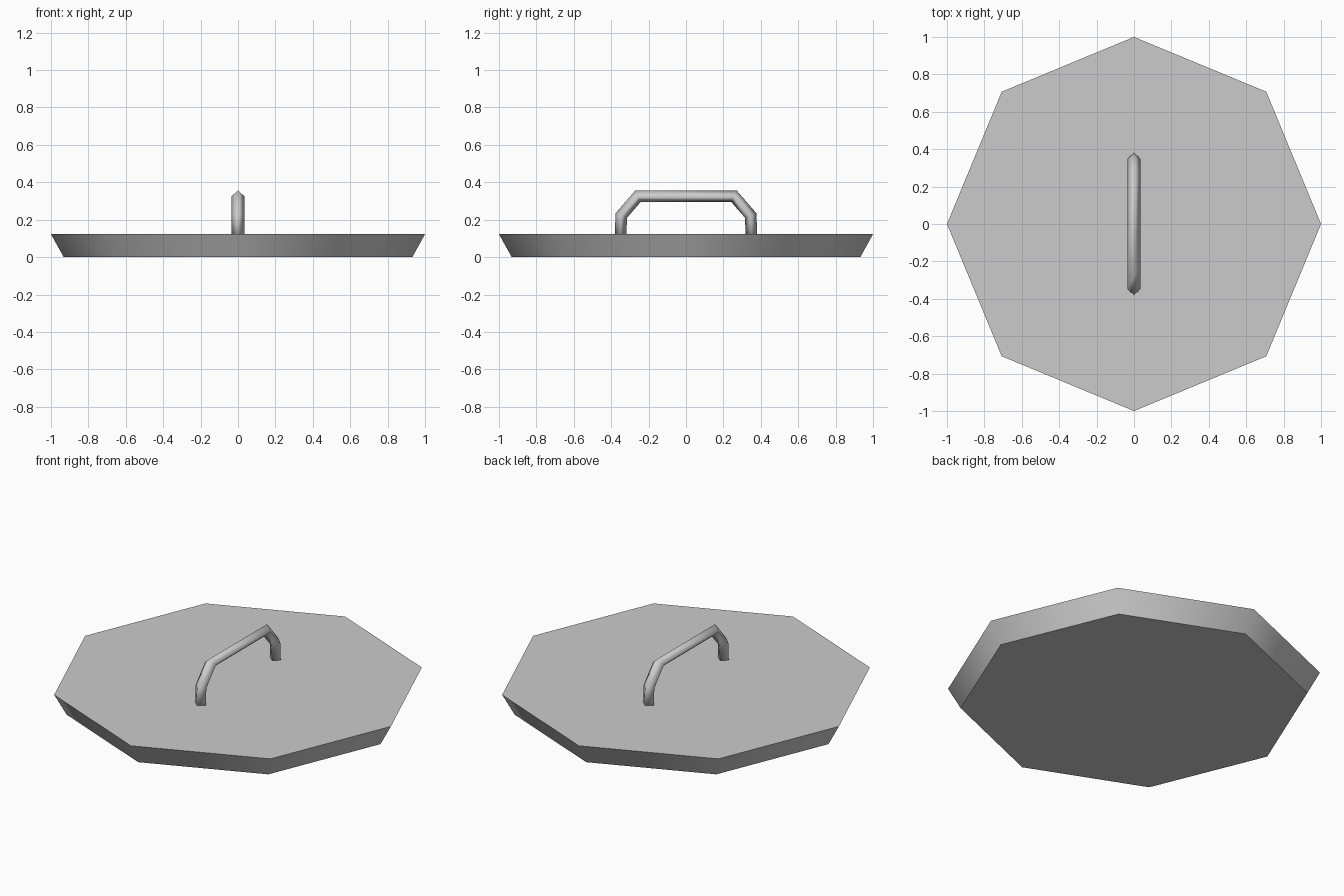
import bpy
import bmesh
import math
from mathutils import Vector

cube = bpy.data.objects.get("Cube")
if cube:
    bpy.data.objects.remove(cube, do_unlink=True)

# Single plain grey
grey = bpy.data.materials.new("grey")
grey.use_nodes = True
colour = (0.6, 0.6, 0.6, 1)
grey.diffuse_color = colour
grey.node_tree.nodes["Principled BSDF"].inputs["Base Color"].default_value = colour


def finish(bm, name, angle):
    bmesh.ops.recalc_face_normals(bm, faces=bm.faces)
    mesh = bpy.data.meshes.new(name)
    bm.to_mesh(mesh)
    bm.free()
    mesh.materials.append(grey)
    obj = bpy.data.objects.new(name, mesh)
    bpy.context.collection.objects.link(obj)
    bpy.ops.object.select_all(action="DESELECT")
    obj.select_set(True)
    bpy.context.view_layer.objects.active = obj
    bpy.ops.object.shade_smooth_by_angle(angle=math.radians(angle))
    return obj


# Octagonal lid plate, flaring upwards
HEIGHT = 0.123
bm = bmesh.new()
bmesh.ops.create_cone(bm, cap_ends=True, segments=8, radius1=0.932,
                      radius2=1.0, depth=HEIGHT)
bmesh.ops.translate(bm, verts=bm.verts, vec=(0, 0, HEIGHT / 2))
finish(bm, "lid_plate", 50)

# Bent handle: a diamond section swept along a mirrored path in the YZ plane
half = [Vector((0, -0.35, 0.11)), Vector((0, -0.346, 0.222)),
        Vector((0, -0.257, 0.325))]
path = half + [Vector((0, -p.y, p.z)) for p in reversed(half)]
RADIUS_X, RADIUS_N = 0.035, 0.031
bm = bmesh.new()
rings = []
for i, p in enumerate(path):
    into = (p - path[i - 1]).normalized() if i else None
    out = (path[i + 1] - p).normalized() if i < len(path) - 1 else into
    into = into or out
    along = (into + out).normalized()
    # Mitre the joint so that the bar keeps its thickness
    normal = Vector((0, -along.z, along.y)) * RADIUS_N / along.dot(out)
    side = Vector((RADIUS_X, 0, 0))
    rings.append([bm.verts.new(p + d) for d in (normal, side, -normal, -side)])
for a, b in zip(rings, rings[1:]):
    for k in range(4):
        n = (k + 1) % 4
        bm.faces.new((a[k], a[n], b[n], b[k]))
for end in (rings[0], rings[-1]):
    bm.faces.new(end)
finish(bm, "handle", 120)
